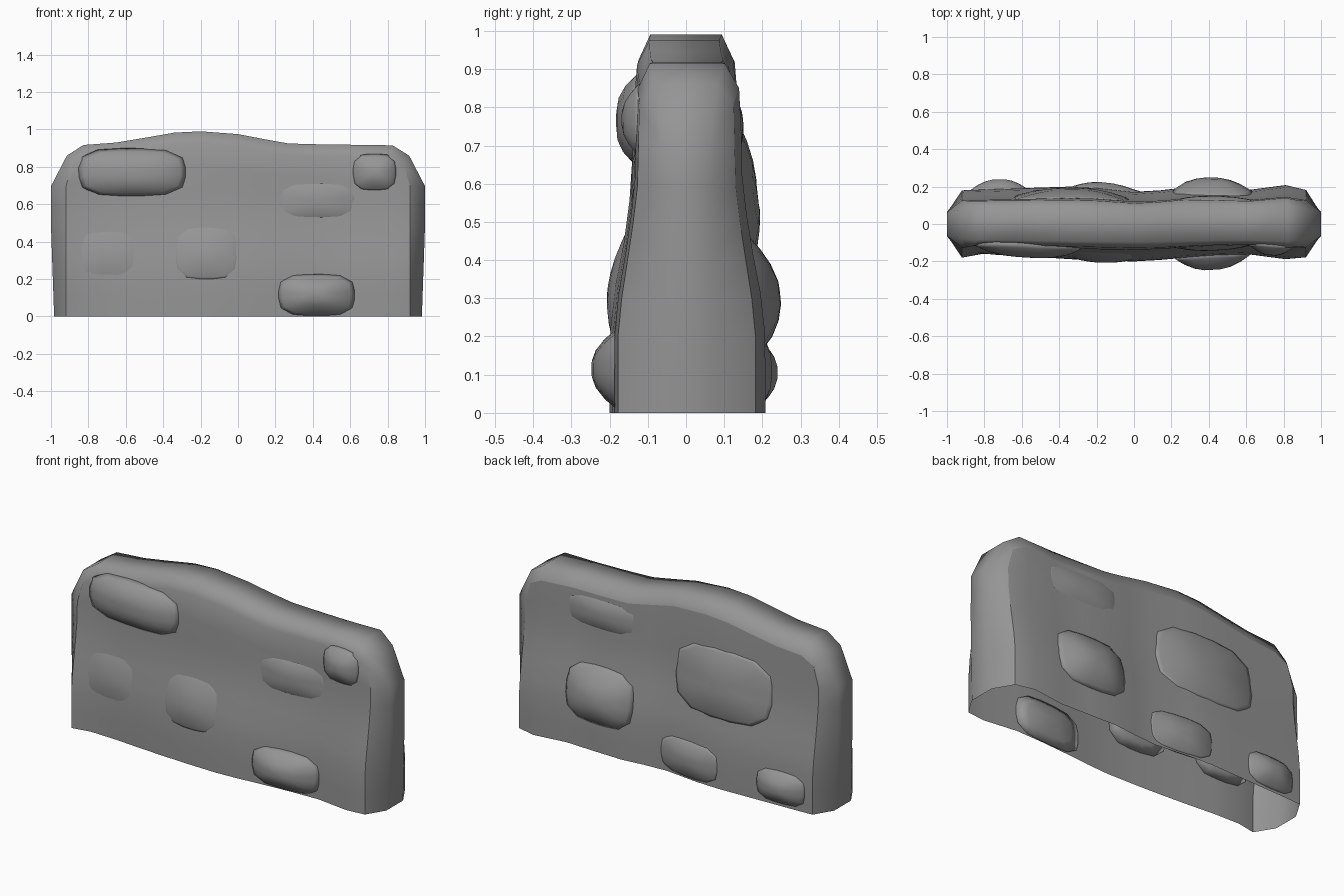
import bpy, bmesh, math

if "Cube" in bpy.data.objects:
    bpy.data.objects.remove(bpy.data.objects["Cube"])

# Wall stations: x, top height, front depth at base, back depth at base
STATIONS = [(-.92, .86, .18, .18), (-.81, .917, .16, .185), (-.65, .93, .165, .19),
            (-.5, .955, .178, .195), (-.34, .983, .188, .2), (-.2, .99, .195, .195),
            (0, .975, .2, .172), (.14, .948, .192, .18), (.27, .925, .18, .195),
            (.45, .92, .168, .19), (.62, .918, .163, .183), (.81, .915, .188, .208),
            (.92, .86, .178, .182)]
ROWS = [0, .12, .25, .37, .49, .61, .73, .86, 1]
# Taper of the thickness with height
TAPER = [(0, 1), (.2, 1), (.33, .93), (.45, .81), (.6, .71), (.8, .69), (.87, .66), (1, .6)]

GREY = bpy.data.materials.new("dark_stone")
GREY.diffuse_color = (.3, .3, .3, 1)
GREY.use_nodes = True
GREY.node_tree.nodes["Principled BSDF"].inputs["Base Color"].default_value = GREY.diffuse_color


def lerp_table(table, t):
    for (a, fa), (b, fb) in zip(table, table[1:]):
        if t <= b:
            return fa + (fb - fa) * (t - a) / (b - a)
    return table[-1][1]


def surface(side, x, z):
    # Distance of the wall face from the centre plane
    return lerp_table([(s[0], s[2 if side < 0 else 3]) for s in STATIONS], x) * lerp_table(TAPER, z)


def finish(bm, name):
    bmesh.ops.recalc_face_normals(bm, faces=bm.faces)
    for f in bm.faces:
        f.smooth = True
    me = bpy.data.meshes.new(name)
    bm.to_mesh(me)
    bm.free()
    me.materials.append(GREY)
    bpy.context.collection.objects.link(bpy.data.objects.new(name, me))


def build_wall():
    bm = bmesh.new()
    last_c, last_r = len(STATIONS) - 1, len(ROWS) - 1
    rims = []
    for side in (-1, 1):
        # Broad wavy face
        grid = []
        for i, (x, h, front, back) in enumerate(STATIONS):
            end = i in (0, last_c)
            col = []
            for t in ROWS:
                z = t * (.81 if end else h - .065)
                px = x * (.965 if end and t == 1 else 1)
                col.append(bm.verts.new((px, side * surface(side, x, z), z)))
            grid.append(col)
        for i in range(last_c):
            for j in range(last_r):
                bm.faces.new((grid[i][j], grid[i + 1][j], grid[i + 1][j + 1], grid[i][j + 1]))
        # Rounded rim running up one end, over the top and down the other
        path = [(0, j) for j in range(last_r)] + [(i, last_r) for i in range(last_c + 1)]
        path += [(last_c, j) for j in reversed(range(last_r))]
        inner, outer = [], []
        for i, j in path:
            v = grid[i][j]
            x, h = STATIONS[i][:2]
            s = 1 if x > 0 else -1
            if i in (0, last_c):
                if j == last_r:
                    co = (s * .915, side * .08, .86)
                else:
                    t = ROWS[j]
                    co = (s * (.983 + .017 * min(1, t / .6)), side * (.075 - .015 * t), v.co.z)
            else:
                co = (x * 1.02 if abs(x) > .8 else x, side * (abs(v.co.y) * .5 + .032), h)
            inner.append(v)
            outer.append(bm.verts.new(co))
        for k in range(len(path) - 1):
            bm.faces.new((inner[k], inner[k + 1], outer[k + 1], outer[k]))
            # Crease along both ends, and along the top at the back
            if side > 0 or path[k][0] == path[k + 1][0]:
                bm.edges.get((inner[k], inner[k + 1])).smooth = False
        rims.append(outer)
    a, b = rims
    for k in range(len(a) - 1):
        bm.faces.new((a[k], a[k + 1], b[k + 1], b[k]))
    finish(bm, "wall_body")


def stone(name, side, x0, x1, z0, z1, peak, power=2.2, n=16):
    # Lens-shaped stone lying in the wall face, bulging out to the peak
    bm = bmesh.new()
    cx, cz, rx, rz = (x0 + x1) / 2, (z0 + z1) / 2, (x1 - x0) / 2, (z1 - z0) / 2
    height = peak - surface(side, cx, cz)

    def ring(r, out):
        vs = []
        for k in range(n):
            a = 2 * math.pi * (k + .5) / n
            c, s = math.cos(a), math.sin(a)
            q = r / (abs(c) ** 3.5 + abs(s) ** 3.5) ** (1 / 3.5)
            x, z = cx + c * q * rx, max(0, cz + s * q * rz)
            y = surface(side, x, z) - .006
            dome = 1 - r ** power
            y += (height + .006) * dome if out else -.04 * dome
            vs.append(bm.verts.new((x, side * y, z)))
        return vs

    rings = [ring(r, True) for r in (.2, .45, .7, .87, 1)] + [ring(r, False) for r in (.7, .3)]
    for a, b in zip(rings, rings[1:]):
        for k in range(n):
            bm.faces.new((a[k], a[(k + 1) % n], b[(k + 1) % n], b[k]))
    bm.faces.new(rings[0])
    bm.faces.new(rings[-1])
    finish(bm, name)


build_wall()
# Stones on the front face
stone("front_stone_upper_left", -1, -.86, -.27, .64, .9, .18, 3)
stone("front_stone_upper_right", -1, .61, .85, .67, .87, .168)
stone("front_stone_middle_right", -1, .21, .64, .52, .72, .142)
stone("front_stone_lower_right", -1, .21, .63, 0, .23, .247)
stone("front_stone_middle", -1, -.35, .01, .19, .49, .203)
stone("front_stone_left", -1, -.86, -.53, .2, .48, .163)
# Stones on the back face
stone("back_stone_large", 1, -.66, -.01, .37, .77, .19)
stone("back_stone_side", 1, .2, .64, .15, .48, .247)
stone("back_stone_top", 1, .21, .67, .66, .84, .15)
stone("back_stone_lower_middle", 1, -.35, .05, 0, .22, .222)
stone("back_stone_lower_corner", 1, -.88, -.57, .01, .2, .24)
